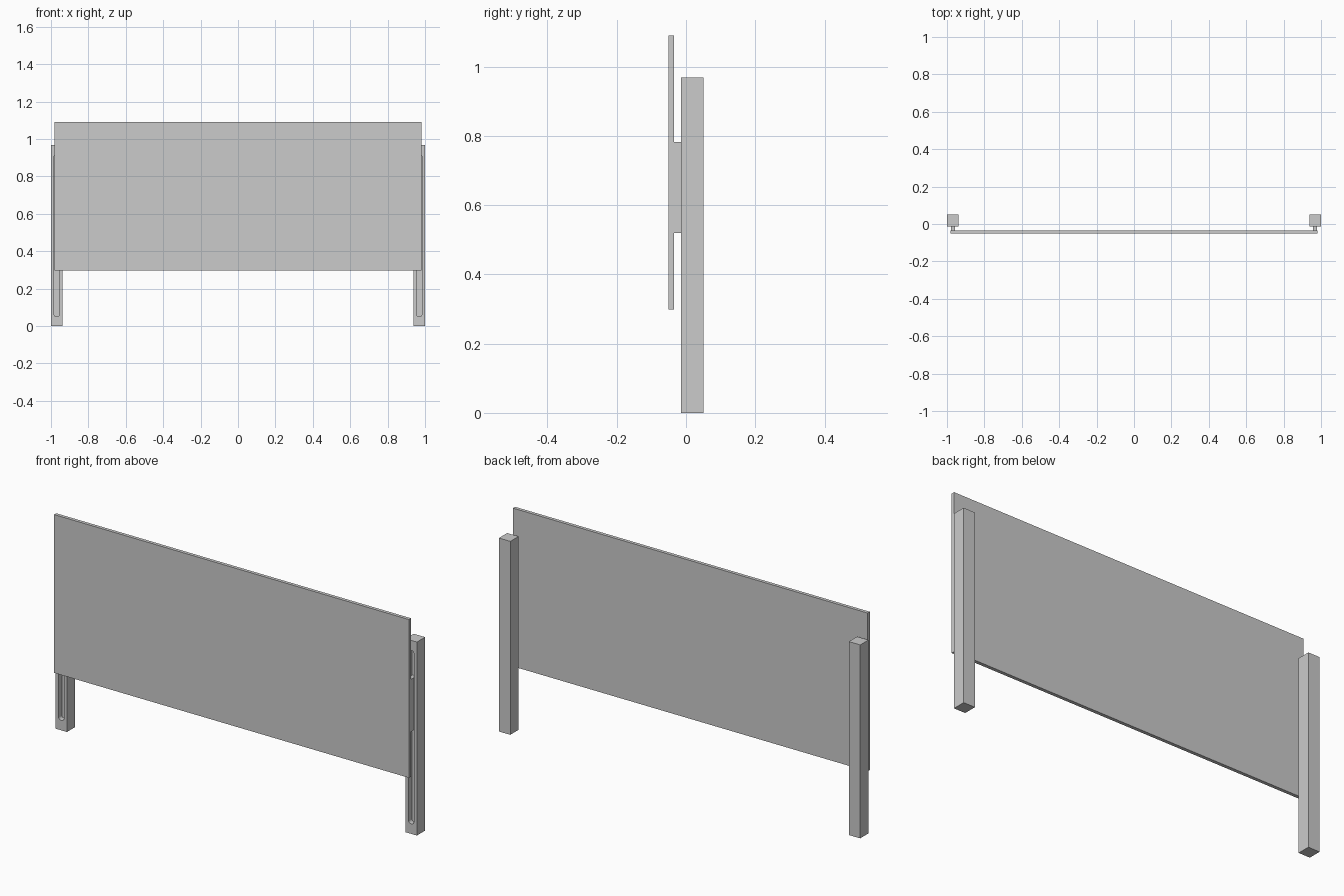
import bpy, bmesh, math

if "Cube" in bpy.data.objects:
    bpy.data.objects.remove(bpy.data.objects["Cube"])

POST_X, POST_FRONT, POST_BACK = 0.9685, -0.014, 0.051
GROOVE_DEPTH = 0.026


def make_object(name, bm):
    bmesh.ops.recalc_face_normals(bm, faces=bm.faces)
    mesh = bpy.data.meshes.new(name)
    bm.to_mesh(mesh)
    bm.free()
    obj = bpy.data.objects.new(name, mesh)
    bpy.context.collection.objects.link(obj)
    return obj


def box(name, x0, x1, y0, y1, z0, z1):
    bm = bmesh.new()
    bmesh.ops.create_cube(bm, size=1)
    for v in bm.verts:
        v.co.x = x0 if v.co.x < 0 else x1
        v.co.y = y0 if v.co.y < 0 else y1
        v.co.z = z0 if v.co.z < 0 else z1
    return make_object(name, bm)


def rounded_slot(name, cx, half_w, y0, y1, z0, z1, r, steps=5):
    bm = bmesh.new()
    verts = []
    corners = [(1, z1 - r, 0), (-1, z1 - r, 90), (-1, z0 + r, 180), (1, z0 + r, 270)]
    for sx, cz, start in corners:
        for i in range(steps + 1):
            a = math.radians(start + 90 * i / steps)
            verts.append(bm.verts.new((cx + sx * (half_w - r) + r * math.cos(a), y0,
                                       cz + r * math.sin(a))))
    face = bm.faces.new(verts)
    ext = bmesh.ops.extrude_face_region(bm, geom=[face])
    for g in ext["geom"]:
        if isinstance(g, bmesh.types.BMVert):
            g.co.y = y1
    return make_object(name, bm)


# Front board
box("headboard_panel", -0.982, 0.982, -0.051, -0.034, 0.298, 1.09)

for side, s in (("left", -1), ("right", 1)):
    cx = s * POST_X

    # Square post with a blind vertical groove in its front face
    post = box(side + "_post", cx - 0.0315, cx + 0.0315, POST_FRONT, POST_BACK, 0, 0.968)
    cutter = rounded_slot(side + "_groove_cutter", cx, 0.0145, POST_FRONT - 0.01,
                          POST_FRONT + GROOVE_DEPTH, 0.05, 0.918, 0.012)
    cutter.hide_render = True
    cutter.hide_viewport = True
    cut = post.modifiers.new("groove", "BOOLEAN")
    cut.operation = "DIFFERENCE"
    cut.solver = "EXACT"
    cut.object = cutter

    # Mounting strip joining the board to the groove
    box(side + "_mounting_strip", cx - 0.0105, cx + 0.0105, -0.034,
        POST_FRONT + GROOVE_DEPTH, 0.52, 0.782)
